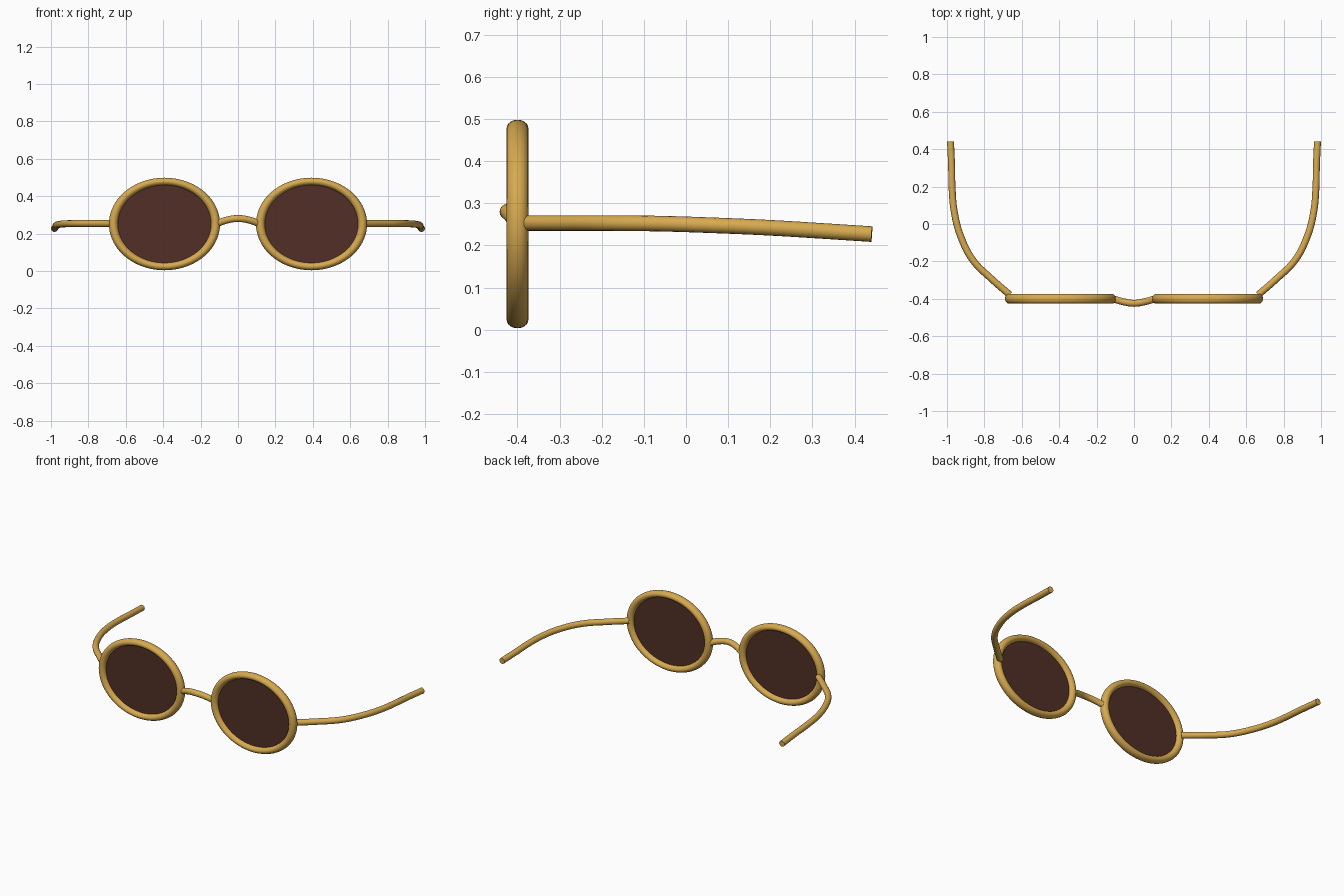
import bpy
import math

cube = bpy.data.objects.get("Cube")
if cube:
    bpy.data.objects.remove(cube, do_unlink=True)


def make_material(name, color):
    mat = bpy.data.materials.new(name)
    mat.use_nodes = True
    mat.diffuse_color = color
    mat.node_tree.nodes["Principled BSDF"].inputs["Base Color"].default_value = color
    return mat


gold = make_material("warm gold", (0.68, 0.40, 0.08, 1))
brown = make_material("dark brown lens", (0.085, 0.028, 0.019, 1))

RIM_X, RIM_Y, RIM_Z = 0.393, -0.4, 0.251
OVAL = 0.833  # height of the rims relative to their width


def finish(name, mat):
    """Name, colour and smooth the active object."""
    obj = bpy.context.object
    obj.name = name
    obj.data.materials.append(mat)
    bpy.ops.object.transform_apply(location=False, rotation=True, scale=True)
    bpy.ops.object.shade_smooth_by_angle(angle=math.radians(40))
    return obj


def tube(name, points, radius, mat):
    """Round wire with flat ends through the given points."""
    curve = bpy.data.curves.new(name, "CURVE")
    curve.dimensions = "3D"
    curve.bevel_depth = radius
    curve.bevel_resolution = 6
    curve.resolution_u = 10
    curve.use_fill_caps = True
    spline = curve.splines.new("BEZIER")
    spline.bezier_points.add(len(points) - 1)
    for bp, co in zip(spline.bezier_points, points):
        bp.co = co
        bp.handle_left_type = bp.handle_right_type = "AUTO"
    obj = bpy.data.objects.new(name, curve)
    bpy.context.collection.objects.link(obj)
    bpy.ops.object.select_all(action="DESELECT")
    obj.select_set(True)
    bpy.context.view_layer.objects.active = obj
    bpy.ops.object.convert(target="MESH")
    return finish(name, mat)


# Path of the left temple arm, from hinge to tip
arm_path = [(0.665, -0.378, 0.253), (0.76, -0.295, 0.253), (0.86, -0.195, 0.253),
            (0.925, -0.07, 0.252), (0.96, 0.06, 0.248), (0.973, 0.2, 0.242),
            (0.975, 0.3, 0.236), (0.981, 0.441, 0.227)]

for side, s in (("left", 1), ("right", -1)):
    # Oval rim
    bpy.ops.mesh.primitive_torus_add(
        location=(s * RIM_X, RIM_Y, RIM_Z), rotation=(math.pi / 2, 0, 0),
        major_radius=0.273, minor_radius=0.024, major_segments=72, minor_segments=20)
    bpy.context.object.scale = (1, OVAL, 1.08)
    finish(side + "_rim", gold)

    # Thin tinted lens held in the middle of the rim
    bpy.ops.mesh.primitive_cylinder_add(
        vertices=72, radius=0.268, depth=0.008,
        location=(s * RIM_X, RIM_Y, RIM_Z), rotation=(math.pi / 2, 0, 0))
    bpy.context.object.scale = (1, OVAL, 1)
    finish(side + "_lens", brown)

    # Temple arm
    tube(side + "_temple_arm", [(s * x, y, z) for x, y, z in arm_path], 0.0185, gold)

# Arched nose bridge bowed to the front
half = [(0.12, -0.397, 0.25), (0.06, -0.415, 0.272)]
bridge = [(-x, y, z) for x, y, z in half] + [(0, -0.424, 0.28)] + half[::-1]
tube("nose_bridge", bridge, 0.0185, gold)
